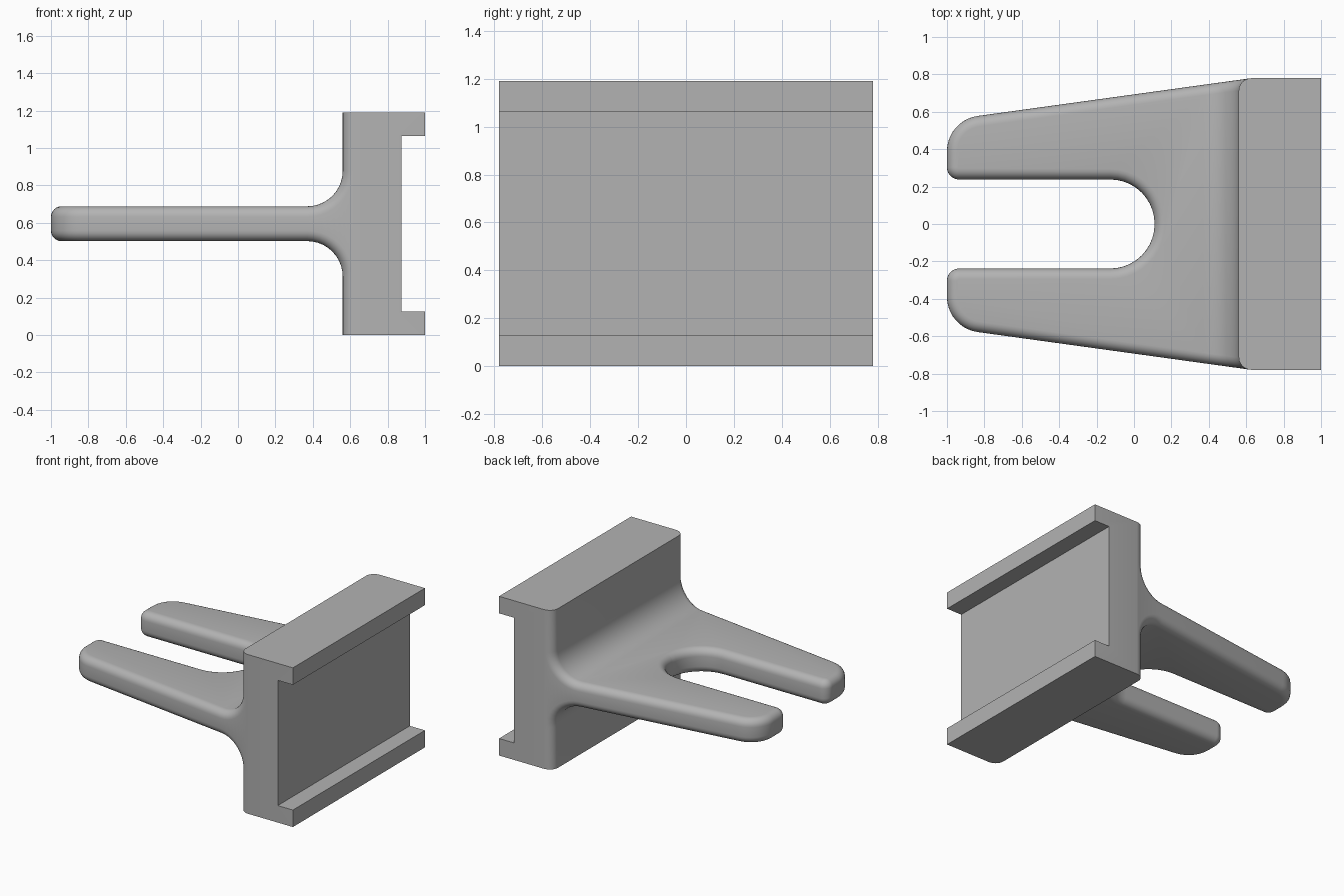
import bpy, bmesh, math
from mathutils import Vector

if "Cube" in bpy.data.objects:
    bpy.data.objects.remove(bpy.data.objects["Cube"])

MID = 0.595  # height of the symmetry plane


def rounded(corners, steps=10):
    """Closed 2D outline from (u, v, radius) corners, with each corner filleted."""
    out = []
    for i, (u, v, r) in enumerate(corners):
        p = Vector((u, v))
        if r == 0:
            out.append(p)
            continue
        a = (Vector(corners[i - 1][:2]) - p).normalized()
        b = (Vector(corners[(i + 1) % len(corners)][:2]) - p).normalized()
        half = a.angle(b) / 2
        centre = p + (a + b).normalized() * (r / math.sin(half))
        start = p + a * (r / math.tan(half)) - centre
        sweep = math.pi - 2 * half
        end = p + b * (r / math.tan(half)) - centre
        for k in range(steps + 1):
            t = k / steps
            arc = start * math.sin((1 - t) * sweep) + end * math.sin(t * sweep)
            out.append(centre + arc / math.sin(sweep))
    return out


def extrude(name, outline, place, depth):
    """Solid made by pushing an outline along a vector."""
    bm = bmesh.new()
    face = bm.faces.new([bm.verts.new(place(p)) for p in outline])
    ext = bmesh.ops.extrude_face_region(bm, geom=[face], use_keep_orig=True)
    moved = [g for g in ext["geom"] if isinstance(g, bmesh.types.BMVert)]
    bmesh.ops.translate(bm, verts=moved, vec=depth)
    bmesh.ops.recalc_face_normals(bm, faces=bm.faces)
    mesh = bpy.data.meshes.new(name)
    bm.to_mesh(mesh)
    bm.free()
    obj = bpy.data.objects.new(name, mesh)
    bpy.context.collection.objects.link(obj)
    return obj


# Side profile: thin plate, fillet, block and channel (upper half, mirrored)
upper = [(-1.0, 0.093, 0), (0.56, 0.093, 0.19), (0.56, MID, 0),
         (1.0, MID, 0), (1.0, 0.468, 0), (0.875, 0.468, 0)]
side = upper + [(x, -z, r) for x, z, r in reversed(upper)]
bracket = extrude("forked_bracket", rounded(side),
                  lambda p: (p.x, -0.9, p.y + MID), Vector((0, 1.8, 0)))

# Plan outline: tapered fork with a round-ended slot (one half, mirrored)
half = [(1.1, 0.78, 0), (0.63, 0.78, 0), (-1.0, 0.555, 0.19),
        (-1.0, 0.238, 0.065), (0.11, 0.238, 0.237)]
plan = half + [(x, -y, r) for x, y, r in reversed(half)]
cutter = extrude("plan_cutter", rounded(plan),
                 lambda p: (p.x, p.y, -0.2), Vector((0, 0, 1.6)))
cutter.hide_render = True

# Keep what both shapes share
bpy.context.view_layer.objects.active = bracket
bracket.select_set(True)
mod = bracket.modifiers.new("plan_shape", "BOOLEAN")
mod.operation, mod.solver, mod.object = "INTERSECT", "EXACT", cutter
bpy.ops.object.modifier_apply(modifier=mod.name)
bpy.data.objects.remove(cutter)

# Round the fork's rim and the block's upright edges
bm = bmesh.new()
bm.from_mesh(bracket.data)
bmesh.ops.remove_doubles(bm, verts=bm.verts, dist=0.0005)
rim = []
for e in bm.edges:
    mid = (e.verts[0].co + e.verts[1].co) / 2
    if (mid.x < 0.58 and abs(mid.z - MID) < 0.59
            and e.calc_face_angle(0) > math.radians(40)):
        rim.append(e)
bmesh.ops.bevel(bm, geom=rim, offset=0.056, offset_type="OFFSET", segments=6,
                profile=0.5, affect="EDGES", clamp_overlap=False)
bmesh.ops.recalc_face_normals(bm, faces=bm.faces)
bm.to_mesh(bracket.data)
bm.free()

# Plain grey finish
grey = bpy.data.materials.new("plain_grey")
grey.use_nodes = True
colour = (0.45, 0.45, 0.45, 1)
grey.diffuse_color = colour
grey.node_tree.nodes["Principled BSDF"].inputs["Base Color"].default_value = colour
bracket.data.materials.clear()
bracket.data.materials.append(grey)
bpy.ops.object.shade_smooth_by_angle(angle=math.radians(30))
